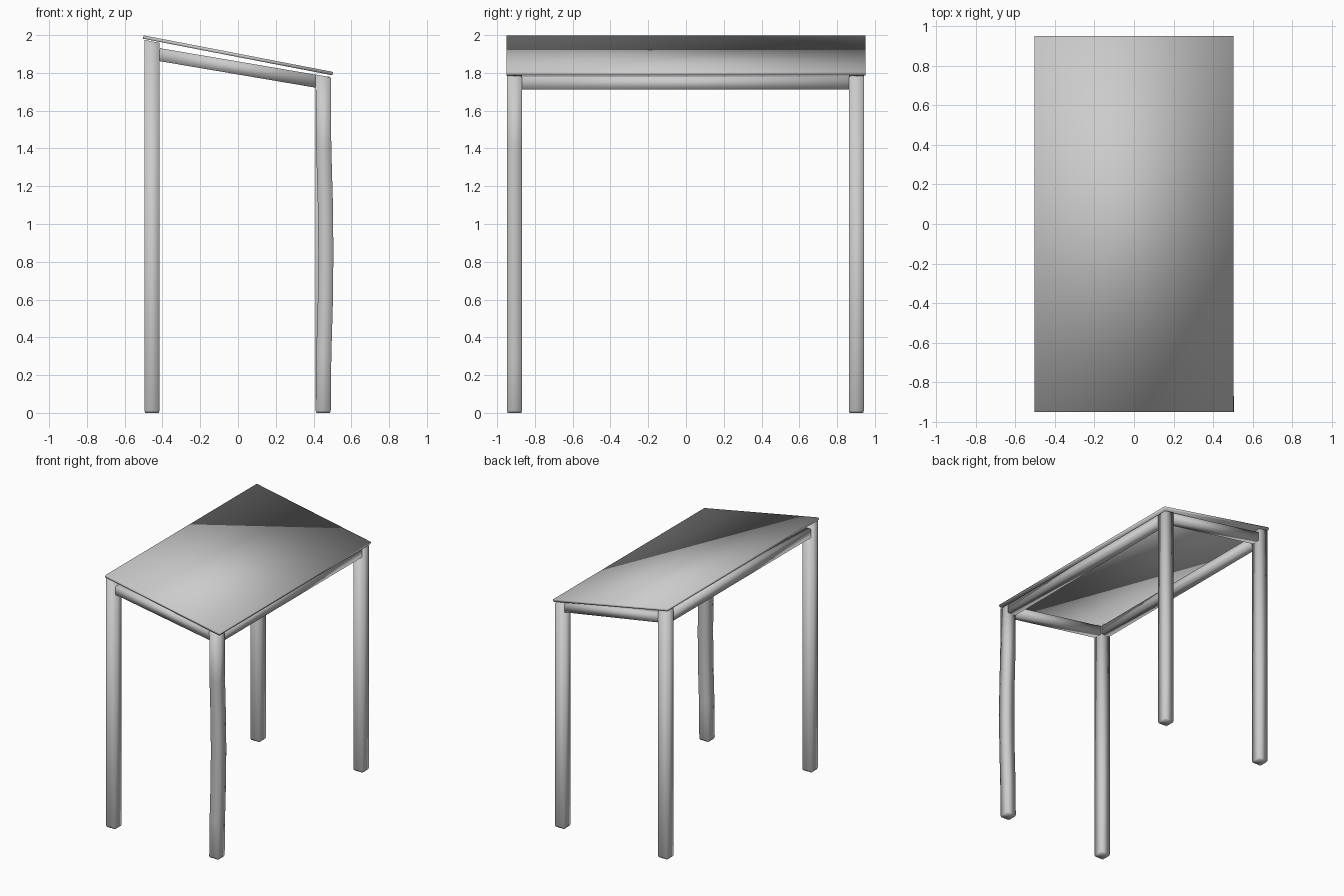
import bpy, bmesh, math
from mathutils import Matrix, Vector

cube = bpy.data.objects.get("Cube")
if cube:
    bpy.data.objects.remove(cube, do_unlink=True)

# Single grey finish
grey = bpy.data.materials.new("plain_grey")
grey.use_nodes = True
COLOUR = (0.6, 0.6, 0.6, 1)
grey.diffuse_color = COLOUR
grey.node_tree.nodes["Principled BSDF"].inputs["Base Color"].default_value = COLOUR

SLOPE = math.atan(0.193)


def finish(name, bm):
    bmesh.ops.recalc_face_normals(bm, faces=bm.faces)
    mesh = bpy.data.meshes.new(name)
    bm.to_mesh(mesh)
    bm.free()
    mesh.materials.append(grey)
    mesh.shade_smooth()
    obj = bpy.data.objects.new(name, mesh)
    bpy.context.collection.objects.link(obj)
    return obj


def box(name, size, location, tilt=0):
    bm = bmesh.new()
    bmesh.ops.create_cube(bm, size=1)
    bmesh.ops.scale(bm, vec=size, verts=bm.verts)
    bmesh.ops.transform(bm, verts=bm.verts, matrix=Matrix.Translation(location)
                        @ Matrix.Rotation(tilt, 4, "Y"))
    return finish(name, bm)


def leg(name, x, y, height, bow=0):
    """Square post with a chamfered foot, a sloped top and an optional bow."""
    levels = [(0, 0.036), (0.012, 0.04)]
    levels += [(t, 0.04) for t in (0.3, 0.6, 0.85, 1.1, 1.4)] if bow else []
    levels += [(height, 0.04)]
    bm = bmesh.new()
    rings = []
    for z, r in levels:
        shift = bow * max(0, 1 - ((z - 0.85) / 0.62) ** 2)
        drop = math.tan(SLOPE) if z == height else 0
        rings.append([bm.verts.new((x + shift + sx * r, y + sy * r, z - drop * sx * r))
                      for sx, sy in ((-1, -1), (1, -1), (1, 1), (-1, 1))])
    for low, high in zip(rings, rings[1:]):
        for i in range(4):
            j = (i + 1) % 4
            bm.faces.new((low[i], low[j], high[j], high[i]))
    bm.faces.new(rings[0])
    bm.faces.new(rings[-1])
    return finish(name, bm)


# Sloping top
box("table_top", (1.022, 1.9, 0.018), Vector((0, 0, 1.893)), SLOPE)

# Four legs, one of them slightly bowed
for side, x, height in (("right", -0.455, 1.967), ("left", 0.451, 1.784)):
    for end, y in (("front", -0.908), ("back", 0.902)):
        bowed = side == "left" and end == "front"
        leg(f"{end}_{side}_leg", x, y, height, 0.014 if bowed else 0)

# Short rails following the slope
for end, y in (("front", -0.908), ("back", 0.902)):
    box(f"{end}_rail", (0.85, 0.068, 0.068), Vector((0, y, 1.826)), math.atan(0.17))

# Long level rails
for side, x, z in (("right", -0.455, 1.9), ("left", 0.451, 1.746)):
    box(f"{side}_rail", (0.068, 1.74, 0.07), Vector((x, -0.003, z)))
